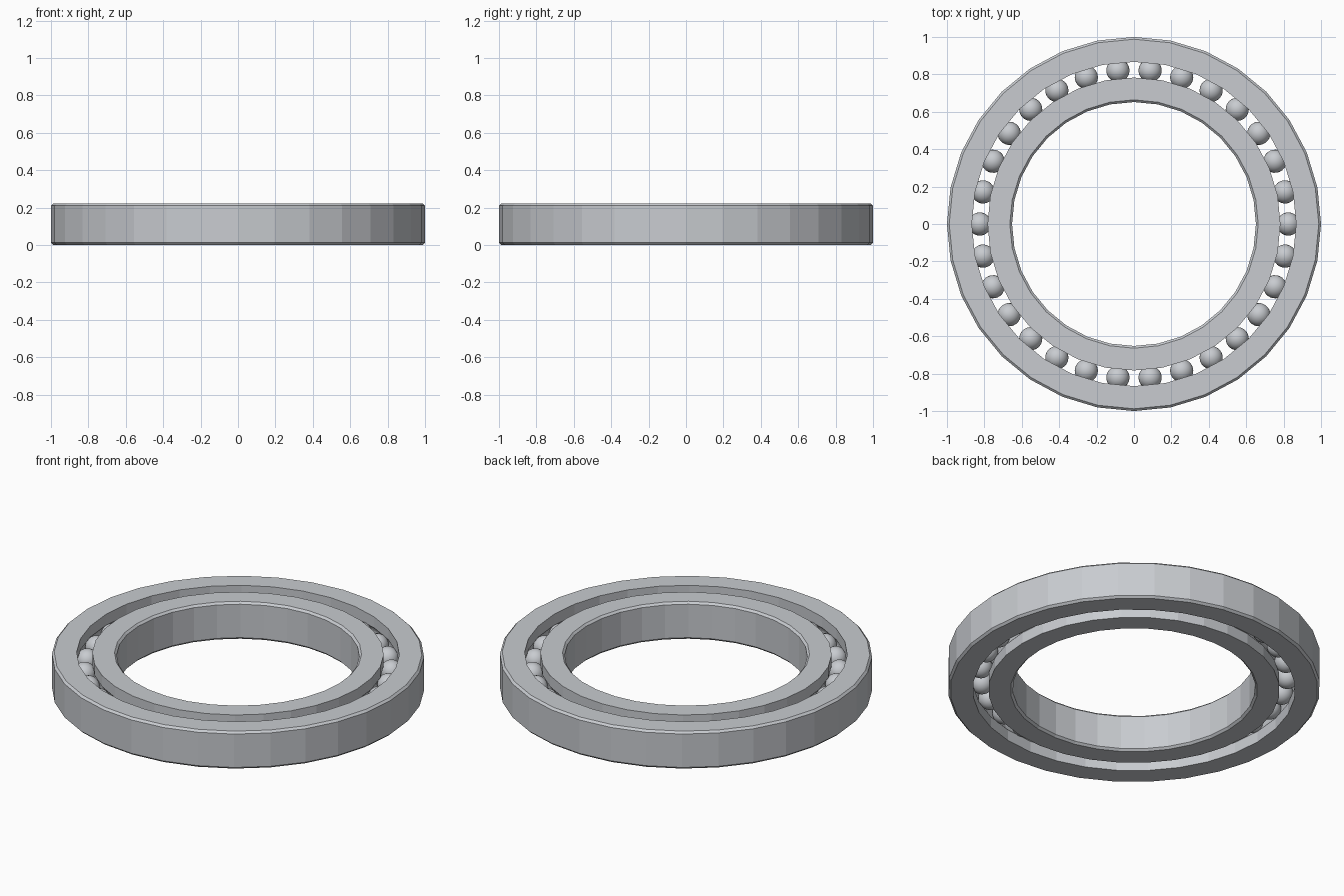
import bpy
import bmesh
from math import cos, sin, pi, acos
from mathutils import Matrix

cube = bpy.data.objects.get("Cube")
if cube:
    bpy.data.objects.remove(cube, do_unlink=True)

HEIGHT = 0.222
MID = HEIGHT / 2
CHAMFER = 0.012
BORE, INNER_RACE = 0.652, 0.783
OUTER_RACE, RIM = 0.867, 1.0
PITCH = (INNER_RACE + OUTER_RACE) / 2
BALL_RADIUS = 0.062
SEGMENTS = 32
BALLS = 30

steel = bpy.data.materials.new("light_steel")
steel.use_nodes = True
colour = (0.58, 0.60, 0.63, 1)
steel.diffuse_color = colour
steel.node_tree.nodes["Principled BSDF"].inputs["Base Color"].default_value = colour


def add_object(name, bm):
    bmesh.ops.recalc_face_normals(bm, faces=bm.faces)
    mesh = bpy.data.meshes.new(name)
    bm.to_mesh(mesh)
    bm.free()
    mesh.materials.append(steel)
    obj = bpy.data.objects.new(name, mesh)
    bpy.context.collection.objects.link(obj)
    return obj


def ring(name, wall, race):
    """Spin a section with a chamfered wall and a ball groove in its race."""
    into = 1 if race > wall else -1
    edge = wall + into * CHAMFER
    profile = [(race, 0), (edge, 0), (wall, CHAMFER),
               (wall, HEIGHT - CHAMFER), (edge, HEIGHT), (race, HEIGHT)]
    # Rounded raceway that hugs the balls
    reach = acos(abs(race - PITCH) / BALL_RADIUS)
    for i in range(7):
        a = reach * (1 - i / 3)
        profile.append((PITCH - into * BALL_RADIUS * cos(a),
                        MID + BALL_RADIUS * sin(a)))
    bm = bmesh.new()
    loops = []
    for s in range(SEGMENTS):
        t = 2 * pi * s / SEGMENTS
        loops.append([bm.verts.new((r * cos(t), r * sin(t), z)) for r, z in profile])
    n = len(profile)
    for s in range(SEGMENTS):
        a, b = loops[s], loops[(s + 1) % SEGMENTS]
        for i in range(n):
            j = (i + 1) % n
            bm.faces.new((a[i], b[i], b[j], a[j]))
    return add_object(name, bm)


ring("outer_ring", RIM, OUTER_RACE)
ring("inner_ring", BORE, INNER_RACE)

# Evenly spaced balls between the two rings
bm = bmesh.new()
for i in range(BALLS):
    place = Matrix.Rotation(2 * pi * i / BALLS, 4, 'Z') @ Matrix.Translation((PITCH, 0, MID))
    bmesh.ops.create_uvsphere(bm, u_segments=24, v_segments=14,
                              radius=BALL_RADIUS, matrix=place)
balls = add_object("bearing_balls", bm)
balls.data.shade_smooth()
